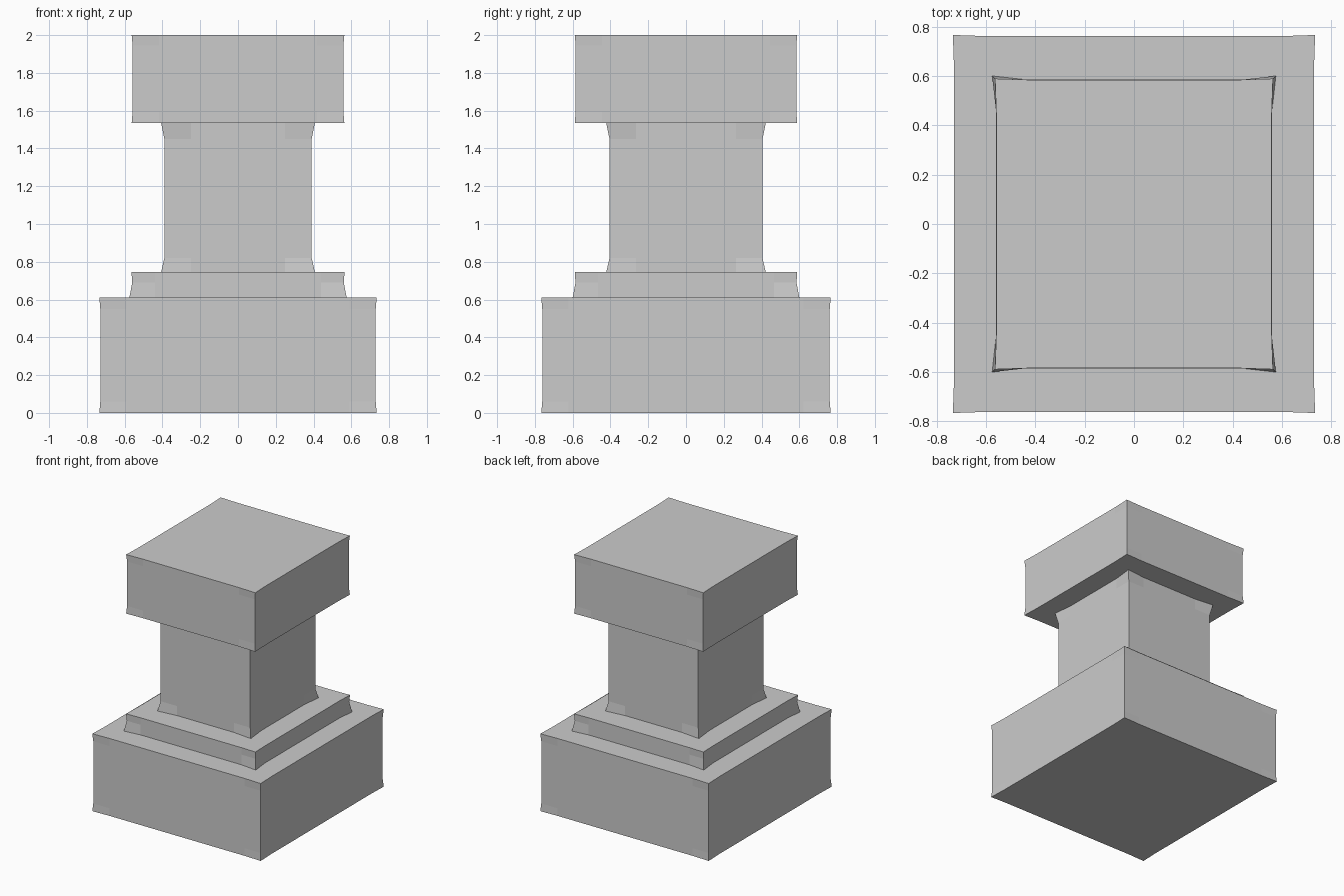
import bpy

if "Cube" in bpy.data.objects:
    bpy.data.objects.remove(bpy.data.objects["Cube"])


def ring(hx, hy, z, flare, inset):
    """Rectangular outline whose four corners are pulled outward by flare."""
    pts = []
    for sx, sy in ((-1, -1), (1, -1), (1, 1), (-1, 1)):
        side = (sx * hx, sy * (hy - inset), z)
        corner = (sx * (hx + flare), sy * (hy + flare), z)
        end = (sx * (hx - inset), sy * hy, z)
        pts += [side, corner, end] if sx * sy > 0 else [end, corner, side]
    return pts


def block(name, hx, hy, levels, inset, bottom=True, top=True):
    """Loft of rings; levels holds (height, corner flare)."""
    verts = [p for z, f in levels for p in ring(hx, hy, z, f, inset)]
    n = 12
    faces = []
    for k in range(len(levels) - 1):
        for i in range(n):
            j = (i + 1) % n
            faces.append((k * n + i, k * n + j, (k + 1) * n + j, (k + 1) * n + i))
    if bottom:
        faces.append(tuple(reversed(range(n))))
    if top:
        faces.append(tuple(range(len(verts) - n, len(verts))))
    # rings start at the front-left corner and run counter-clockwise
    mesh = bpy.data.meshes.new(name)
    mesh.from_pydata(verts, [], faces)
    mesh.update()
    obj = bpy.data.objects.new(name, mesh)
    bpy.context.collection.objects.link(obj)
    return obj


# Heavy base slab
block("base", 0.729, 0.761,
      [(0, 0.005), (0.06, 0), (0.55, 0), (0.61, 0.005)], 0.14)
# Stepped plinth with flared foot corners
block("plinth", 0.56, 0.585,
      [(0.61, 0.015), (0.69, 0), (0.745, 0.004)], 0.12, bottom=False)
# Square shaft with corners flaring at both ends
block("shaft", 0.39, 0.405,
      [(0.745, 0.017), (0.82, 0), (1.45, 0), (1.535, 0.017)], 0.14, False, False)
# Top capital slab
block("capital", 0.558, 0.584,
      [(1.535, 0.005), (1.595, 0), (1.945, 0), (2.0, 0.005)], 0.14)
